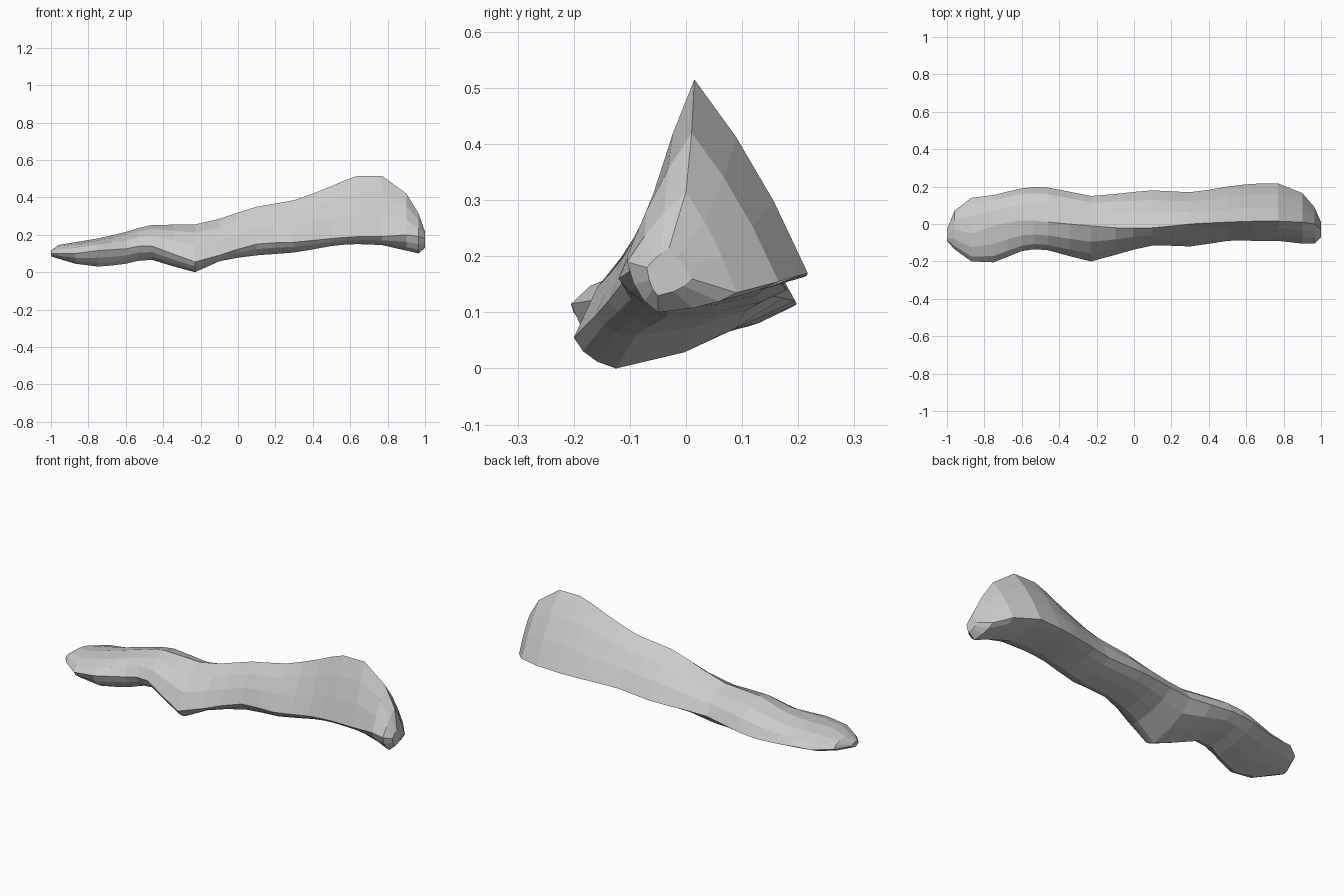
import bpy, bmesh
from mathutils import Vector

# Stations along the log: x, then (y, z) of front edge, crest, back edge, underside
STATIONS = [
    (-1.00, -.09, .100, -.06, .115, -.03, .100, -.06, .085),
    (-.96, -.135, .100, -.03, .145, .07, .110, -.07, .072),
    (-.87, -.20, .100, -.05, .160, .14, .110, -.12, .045),
    (-.75, -.205, .115, -.01, .180, .155, .105, -.13, .030),
    (-.60, -.145, .125, .02, .215, .19, .110, -.08, .045),
    (-.46, -.14, .140, .01, .252, .195, .120, -.05, .066),
    (-.23, -.20, .055, -.01, .255, .15, .130, -.125, .000),
    (-.10, -.165, .090, -.02, .285, .16, .135, -.09, .058),
    (.10, -.115, .150, -.02, .350, .18, .140, -.04, .090),
    (.30, -.12, .160, .00, .385, .17, .150, -.03, .105),
    (.50, -.09, .180, .01, .460, .20, .160, -.02, .140),
    (.64, -.09, .190, .015, .515, .215, .165, .00, .150),
    (.77, -.09, .190, .015, .515, .217, .170, .00, .145),
    (.90, -.105, .200, .01, .420, .165, .155, -.02, .115),
    (.965, -.105, .190, .00, .315, .09, .135, -.05, .100),
    (1.00, -.07, .180, -.03, .215, .01, .160, -.05, .130),
]


def refine(rows):
    """Add a smooth in-between station where the gap is wide."""
    out = []
    for i, a in enumerate(rows):
        out.append(a)
        if i + 1 < len(rows) and rows[i + 1][0] - a[0] > .135:
            p, b, q = rows[max(i - 1, 0)], rows[i + 1], rows[min(i + 2, len(rows) - 1)]
            out.append(tuple((9 * (u + v) - s - t) / 16 for s, u, v, t in zip(p, a, b, q)))
    return out


def section(row):
    """Ring of 12 points: rounded on the low end, triangular on the tall end."""
    x = row[0]
    pts = [Vector((x, row[i], row[i + 1])) for i in (1, 3, 5, 7)]
    k_top = .36 - .28 * min(max((x + .6) / 1.0, 0), 1)
    ring = []
    for i in range(4):
        a, b = pts[i], pts[(i + 1) % 4]
        side, end = (a, b) if i % 2 == 0 else (b, a)
        corner = Vector((x, side.y, end.z))
        mid = (a + b) / 2
        ctrl = mid + (corner - mid) * 2 * (k_top if i < 2 else .25)
        for t in (0, 1 / 3, 2 / 3):
            ring.append(a * (1 - t) ** 2 + ctrl * 2 * t * (1 - t) + b * t * t)
    return ring


# Loft the log through all sections and cap the ends
bm = bmesh.new()
rings = [[bm.verts.new(p) for p in section(r)] for r in refine(STATIONS)]
for r0, r1 in zip(rings, rings[1:]):
    n = len(r0)
    for j in range(n):
        bm.faces.new((r0[j], r0[(j + 1) % n], r1[(j + 1) % n], r1[j]))
bm.faces.new(rings[0])
bm.faces.new(rings[-1])
bmesh.ops.recalc_face_normals(bm, faces=bm.faces)

mesh = bpy.data.meshes.new("log_rock")
bm.to_mesh(mesh)
bm.free()
obj = bpy.data.objects.new("log_rock", mesh)
bpy.context.collection.objects.link(obj)
